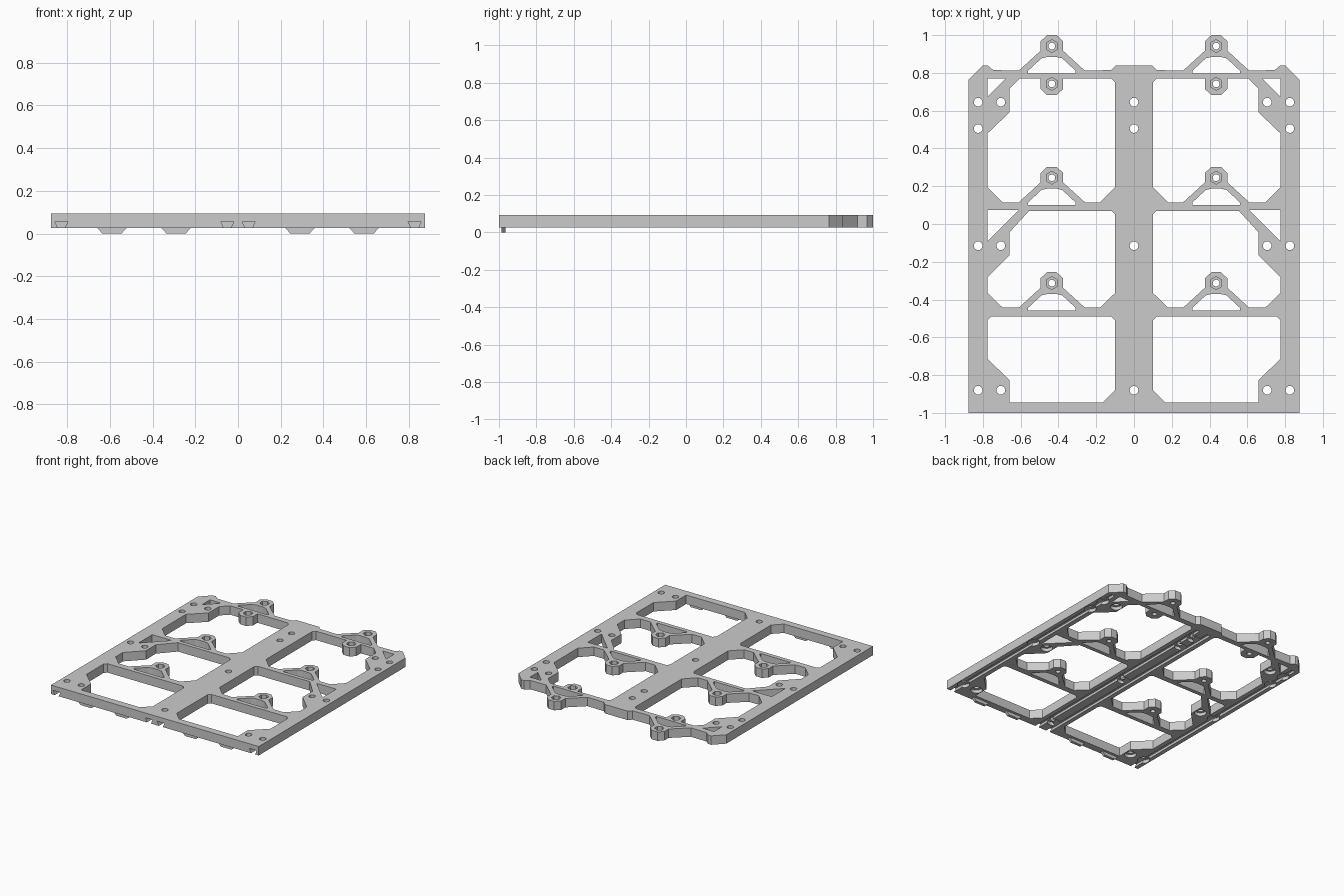
import bpy, bmesh
from math import sin, cos, pi

if "Cube" in bpy.data.objects:
    bpy.data.objects.remove(bpy.data.objects["Cube"])

Z0, Z1 = 0.025, 0.093          # underside and top of the plate
BX = 0.435                     # boss column


def mirror(pts):
    return [(-x, y) for x, y in reversed(pts)]


def ring(x, y, r, n, turn=0.0):
    return [(x + r * cos(2 * pi * i / n + turn), y + r * sin(2 * pi * i / n + turn)) for i in range(n)]


def boss_arch(cy):
    """Brace from right foot over the eight-sided boss to left foot."""
    side = [(0.175, -0.13), (0.06, -0.025), (0.06, 0.025), (0.025, 0.058)]
    return [(BX + x, cy + y) for x, y in side + mirror(side)]


def add_object(name, mesh):
    ob = bpy.data.objects.new(name, mesh)
    bpy.context.collection.objects.link(ob)
    return ob


def plate_from_loops(name, loops):
    """Filled flat curve with holes, extruded and turned into a clean mesh."""
    cu = bpy.data.curves.new(name, 'CURVE')
    cu.dimensions, cu.fill_mode, cu.extrude = '2D', 'BOTH', (Z1 - Z0) / 2
    for pts in loops:
        sp = cu.splines.new('POLY')
        sp.points.add(len(pts) - 1)
        for p, (x, y) in zip(sp.points, pts):
            p.co = (x, y, 0, 1)
        sp.use_cyclic_u = True
    tmp = add_object(name + "_curve", cu)
    bpy.context.view_layer.update()
    dg = bpy.context.evaluated_depsgraph_get()
    me = bpy.data.meshes.new_from_object(tmp.evaluated_get(dg))
    bpy.data.objects.remove(tmp)
    bm = bmesh.new()
    bm.from_mesh(me)
    bmesh.ops.translate(bm, verts=bm.verts, vec=(0, 0, (Z0 + Z1) / 2))
    bmesh.ops.remove_doubles(bm, verts=bm.verts, dist=1e-4)
    bmesh.ops.recalc_face_normals(bm, faces=bm.faces)
    for f in bm.faces:
        f.smooth = False
    bm.to_mesh(me)
    bm.free()
    return add_object(name, me)


def prisms(name, items):
    """Each item: two matching rings of 3D points joined into a solid."""
    bm = bmesh.new()
    for a, b in items:
        va, vb = [bm.verts.new(p) for p in a], [bm.verts.new(p) for p in b]
        n = len(va)
        bm.faces.new(va)
        bm.faces.new(vb[::-1])
        for i in range(n):
            bm.faces.new((va[i], vb[i], vb[(i + 1) % n], va[(i + 1) % n]))
    bmesh.ops.recalc_face_normals(bm, faces=bm.faces)
    me = bpy.data.meshes.new(name)
    bm.to_mesh(me)
    bm.free()
    return add_object(name, me)


def along_z(pts, za, zb):
    return [(x, y, za) for x, y in pts], [(x, y, zb) for x, y in pts]


def along_y(pts, ya, yb):
    return [(x, ya, z) for x, z in pts], [(x, yb, z) for x, z in pts]


def cut(ob, cutter):
    cutter.hide_render = True
    m = ob.modifiers.new("cut", 'BOOLEAN')
    m.operation, m.solver, m.object = 'DIFFERENCE', 'EXACT', cutter
    bpy.context.view_layer.objects.active = ob
    bpy.ops.object.modifier_apply(modifier=m.name)
    bpy.data.objects.remove(cutter)


# Outer outline (right half, then mirrored)
half = [(0.875, -1), (0.875, 0.765), (0.80, 0.84), (0.775, 0.84), (0.745, 0.815)]
half += boss_arch(0.942) + [(0.12, 0.815), (0.095, 0.84)]
loops = [half + mirror(half)]

# Windows of the right half
top_window = [(0.1, 0.195), (0.18, 0.115)] + boss_arch(0.245)[::-1] + [
    (0.695, 0.115), (0.775, 0.195), (0.775, 0.48), (0.66, 0.59), (0.66, 0.715), (0.605, 0.77),
    (0.495, 0.77), (0.495, 0.715), (0.46, 0.682), (0.41, 0.682), (0.375, 0.715), (0.375, 0.77),
    (0.12, 0.77), (0.1, 0.75)]
mid_window = [(0.1, -0.365), (0.18, -0.443)] + boss_arch(-0.313)[::-1] + [
    (0.695, -0.443), (0.775, -0.365), (0.775, -0.28), (0.66, -0.165), (0.66, -0.045),
    (0.555, 0.07), (0.12, 0.07), (0.1, 0.05)]
low_window = [(0.1, -0.88), (0.165, -0.945), (0.66, -0.945), (0.66, -0.825), (0.775, -0.715),
              (0.775, -0.51), (0.755, -0.49), (0.12, -0.49), (0.1, -0.51)]
pockets = [[(0.775, 0.675), (0.775, 0.77), (0.68, 0.77)],
           [(0.775, -0.09), (0.775, 0.075), (0.61, 0.075)]]
# Openings inside the braces
braces = [[(BX + x, cy + y) for x, y in [(-0.125, -0.145), (0.125, -0.145), (0.125, -0.13), (0.055, -0.065),
           (0.025, -0.058), (-0.025, -0.058), (-0.055, -0.065), (-0.125, -0.13)]]
          for cy in (0.942, 0.245, -0.313)]
# Bolt holes in bosses and screw holes in rails
bolts = [(BX, y) for y in (0.942, 0.742, 0.245, -0.313)]
screws = [(x, y) for x in (0.705, 0.825) for y in (0.645, -0.115, -0.88)] + [(0.825, 0.505)]
mid_screws = [(0, y) for y in (0.645, 0.505, -0.115, -0.88)]
right = [top_window, mid_window, low_window] + pockets + braces
right += [ring(x, y, 0.018, 16) for x, y in bolts] + [ring(x, y, 0.023, 16) for x, y in screws]
loops += right + [mirror(p) for p in right] + [ring(x, y, 0.023, 16) for x, y in mid_screws]

frame = plate_from_loops("mounting_frame", loops)

# Dovetail grooves along the underside, open at the front
grooves = []
for cx in (-0.827, -0.05, 0.05, 0.827):
    prof = [(cx - 0.011, Z0 - 0.012), (cx + 0.011, Z0 - 0.012), (cx + 0.031, 0.057), (cx - 0.031, 0.057)]
    grooves.append(along_y(prof, -1.05, 0.755))
cut(frame, prisms("groove_cutter", grooves))

# Hexagonal nut recesses on top, round screw-head recesses underneath
recesses = []
for s in (1, -1):
    recesses += [along_z(ring(s * x, y, 0.034, 6, pi / 2), 0.06, 0.12) for x, y in bolts]
    recesses += [along_z(ring(s * x, y, 0.042, 20, 0.05), 0.0, 0.05) for x, y in screws]
recesses += [along_z(ring(x, y, 0.042, 20, 0.05), 0.0, 0.05) for x, y in mid_screws]
cut(frame, prisms("recess_cutter", recesses))

# Small locating tabs under the front bar
tabs = []
for cx in (-0.59, -0.29, 0.29, 0.59):
    prof = [(cx - 0.045, 0), (cx + 0.045, 0), (cx + 0.068, Z0), (cx - 0.068, Z0)]
    tabs.append(along_y(prof, -0.987, -0.965))
prisms("locating_tabs", tabs)
